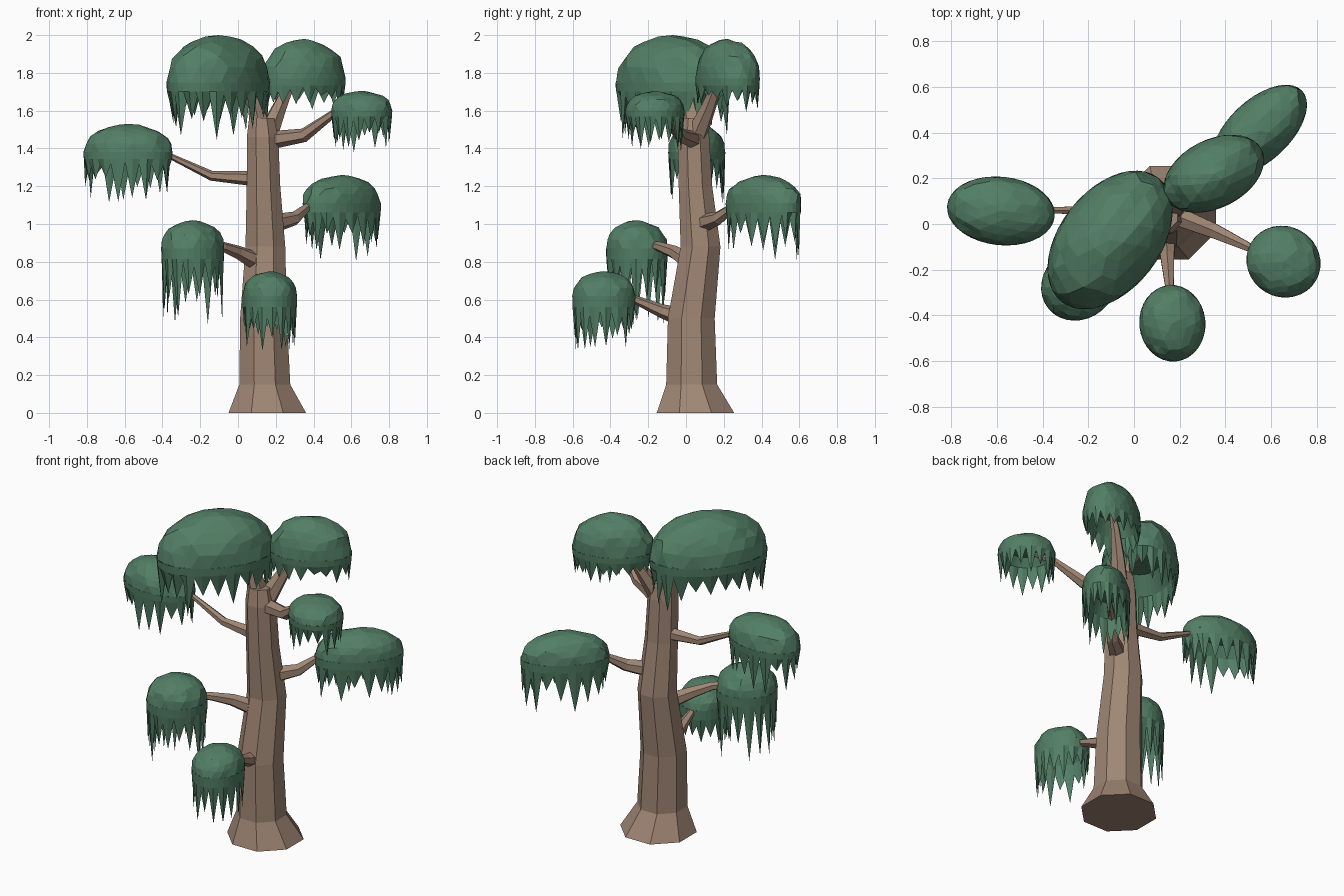
import bpy, bmesh, math, random
from mathutils import Vector, Matrix

if "Cube" in bpy.data.objects:
    bpy.data.objects.remove(bpy.data.objects["Cube"])

random.seed(7)
TAU = 2 * math.pi


def material(name, rgb):
    m = bpy.data.materials.new(name)
    m.diffuse_color = (*rgb, 1)
    m.use_nodes = True
    m.node_tree.nodes["Principled BSDF"].inputs["Base Color"].default_value = m.diffuse_color
    return m


BARK = material("bark", (0.35, 0.24, 0.175))
LEAF = material("foliage", (0.085, 0.21, 0.13))


def finish(bm, name, mat):
    bmesh.ops.recalc_face_normals(bm, faces=bm.faces)
    me = bpy.data.meshes.new(name)
    bm.to_mesh(me)
    bm.free()
    me.materials.append(mat)
    ob = bpy.data.objects.new(name, me)
    bpy.context.collection.objects.link(ob)
    return ob


def skin(bm, rings):
    for a, b in zip(rings, rings[1:]):
        n = len(a)
        for i in range(n):
            j = (i + 1) % n
            bm.faces.new((a[i], a[j], b[j], b[i]))


def tube(name, path, sides, level=False):
    """Tapered faceted tube; path is a list of (x, y, z, radius)."""
    bm = bmesh.new()
    pts = [Vector(p[:3]) for p in path]
    rings = []
    for k, p in enumerate(pts):
        d = pts[min(k + 1, len(pts) - 1)] - pts[max(k - 1, 0)]
        q = Matrix.Identity(3) if level else d.to_track_quat('Z', 'Y').to_matrix()
        ring = []
        for i in range(sides):
            a = TAU * (i + 0.5) / sides
            ring.append(bm.verts.new(p + q @ Vector((math.cos(a), math.sin(a), 0)) * path[k][3]))
        rings.append(ring)
    skin(bm, rings)
    bm.faces.new(rings[0])
    bm.faces.new(rings[-1])
    return finish(bm, name, BARK)


def canopy(name, centre, rx, ry, angle, h, gap, short, long, teeth):
    """Faceted dome with a ragged curtain of hanging points and a hollow underside."""
    c = Vector(centre)
    rot = Matrix.Rotation(math.radians(angle), 3, 'Z')
    bm = bmesh.new()
    # dome
    bmesh.ops.create_icosphere(bm, subdivisions=3, radius=1)
    bmesh.ops.bisect_plane(bm, geom=bm.verts[:] + bm.edges[:] + bm.faces[:],
                           plane_co=(0, 0, 0), plane_no=(0, 0, 1), clear_inner=True)
    for v in bm.verts:
        x, y, z = v.co
        s = 1 if z < 0.02 or z > 0.97 else random.uniform(0.95, 1.03)
        v.co = c + rot @ Vector((x * rx * s, y * ry * s, h * max(z, 0) ** 0.88 * min(s, 1)))
    # hanging curtain
    n = teeth * 2

    def ring(scale, heights):
        return [bm.verts.new(c + rot @ Vector((math.cos(TAU * i / n) * rx * s,
                                               math.sin(TAU * i / n) * ry * s, z)))
                for i, (s, z) in enumerate(zip(scale, heights))]
    drop = [-gap * random.uniform(0.8, 1.2) if i % 2 else -random.uniform(short, long)
            for i in range(n)]
    outer = ring([1] * n, [0] * n)
    mid = ring([0.99] * n, [-gap * 0.6] * n)
    tips = ring([random.uniform(0.88, 0.96) for _ in range(n)], drop)
    inner = ring([0.84] * n, [-gap * 0.3] * n)
    roof = ring([0.6] * n, [h * 0.3] * n)
    skin(bm, [outer, mid, tips, inner, roof])
    bm.faces.new(roof)
    return finish(bm, name, LEAF)


# trunk (eight sides, flared foot)
tube("trunk", [(.155, .05, 0, .222), (.142, .03, .15, .146), (.135, .028, .5, .134),
               (.145, .077, .88, .114), (.135, .05, 1.2, .096), (.13, .04, 1.46, .09),
               (.125, .04, 1.56, .072)], 8, level=True)

# branches
BRANCHES = {
    "crown": [(.12, .04, 1.48, .065), (.09, .02, 1.64, .045), (-.05, -.04, 1.8, .025)],
    "upper_right": [(.15, .05, 1.46, .06), (.22, .12, 1.62, .04), (.28, .17, 1.75, .027),
                    (.33, .2, 1.84, .015)],
    "right": [(.15, .05, 1.44, .05), (.35, -.03, 1.47, .037), (.5, -.1, 1.58, .022),
              (.62, -.15, 1.61, .012)],
    "left": [(.1, .05, 1.24, .042), (-.14, .06, 1.255, .026), (-.36, .06, 1.36, .015),
             (-.5, .06, 1.42, .01)],
    "back_right": [(.18, .08, 1.0, .052), (.3, .17, 1.03, .037), (.37, .25, 1.09, .023),
                   (.5, .37, 1.14, .015)],
    "front_left": [(.12, .03, .79, .052), (0, -.06, .85, .036), (-.08, -.14, .88, .026),
                   (-.22, -.24, .9, .015)],
    "front": [(.14, 0, .5, .055), (.145, -.13, .54, .036), (.155, -.27, .6, .022),
              (.165, -.4, .64, .015)],
}
for key, path in BRANCHES.items():
    tube(key + "_branch", path, 6)

# foliage: centre, radii, turn, dome height, gap drop, shortest and longest point, count
canopy("crown_foliage", (-.105, -.07, 1.75), .345, .22, 52, .25, .08, .15, .31, 22)
canopy("upper_right_foliage", (.35, .22, 1.77), .235, .15, 27, .21, .06, .09, .18, 18)
canopy("right_foliage", (.655, -.165, 1.6), .165, .155, -30, .105, .05, .11, .23, 16)
canopy("left_foliage", (-.583, .057, 1.38), .237, .15, -6, .15, .06, .11, .27, 18)
canopy("back_right_foliage", (.55, .41, 1.11), .255, .135, 43, .15, .08, .14, .31, 18)
canopy("front_left_foliage", (-.24, -.26, .87), .175, .155, 40, .15, .09, .2, .41, 16)
canopy("front_foliage", (.168, -.435, .62), .168, .145, 95, .13, .1, .15, .3, 16)
